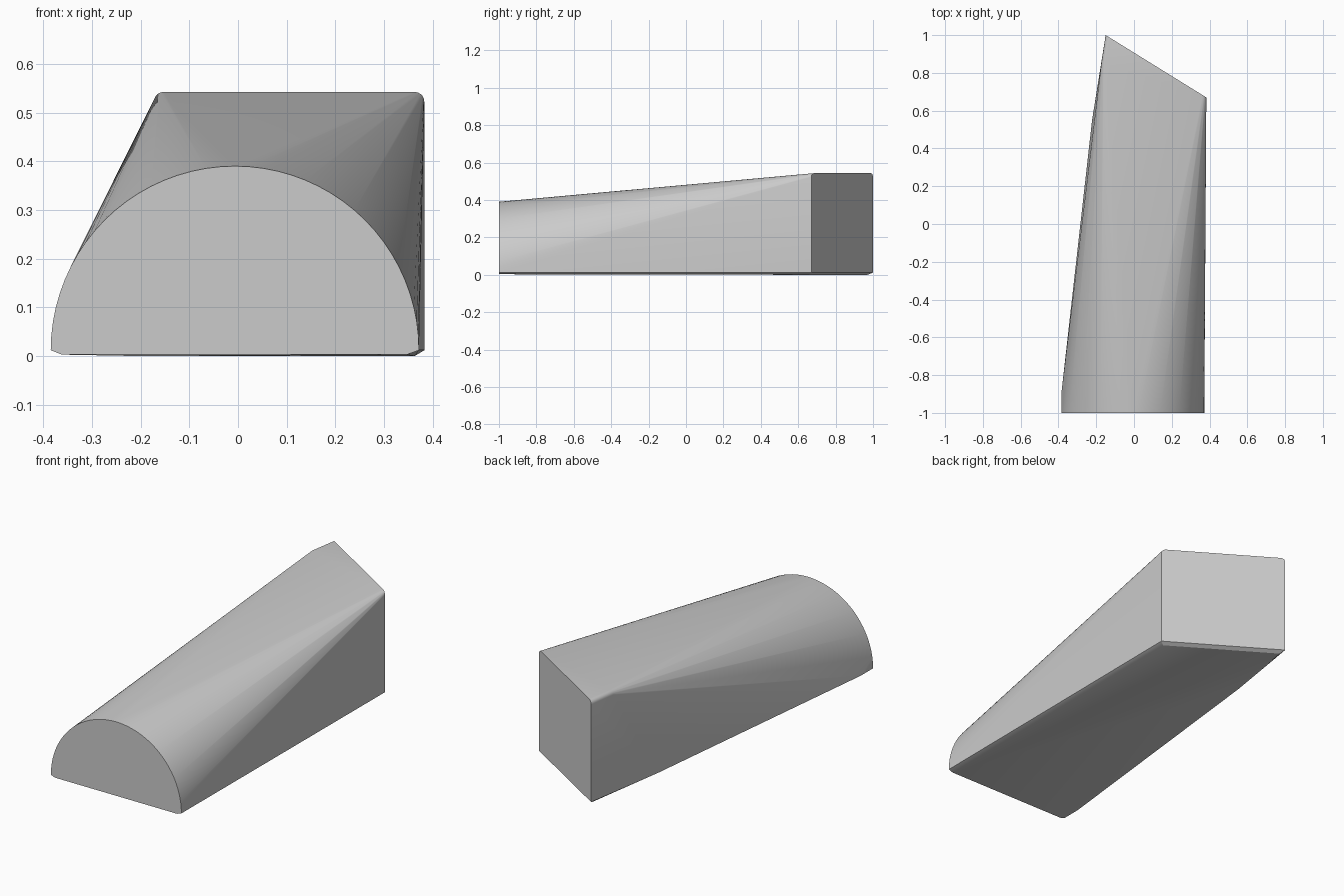
import bpy, bmesh
from math import pi, sin, cos, radians

cube = bpy.data.objects.get("Cube")
if cube:
    bpy.data.objects.remove(cube, do_unlink=True)

HEIGHT = 0.543      # flat top at the back
LIP = 0.012         # height of the bottom chamfer
ROUND = 0.02        # radius of the upper edges


def back_y(x):
    """Depth of the slanted back face at a given x."""
    return 0.67 + 0.619 * (0.383 - x)


def rounded_corner(x, side, y_at, steps=5):
    """Quarter round from the side wall up to the flat top."""
    pts = []
    for i in range(steps + 1):
        a = pi / 2 * i / steps
        px = x - side * ROUND * (1 - cos(a))
        pts.append((px, y_at(px), HEIGHT - ROUND * (1 - sin(a))))
    return pts


# Half-round front end
points = []
for i in range(41):
    a = pi * i / 40
    points.append((-0.0065 + 0.3785 * cos(a), -1, LIP + 0.3785 * sin(a)))

# Slanted back end and the bend in the left wall
points += rounded_corner(0.383, 1, back_y)
points += rounded_corner(-0.15, -1, back_y)
points += rounded_corner(-0.173, -1, lambda x: 0.85)

# Lower rim, then the inset flat underside
rim = [(-0.385, -0.9), (-0.222, 0.55), (-0.15, 1), (0.383, 0.67)]
points += [(x, y, LIP) for x, y in rim]
points += [(-0.362, -1, 0.003), (0.347, -1, 0.003)]
base = [(-0.2, 0.55), (-0.14, 0.971), (0.363, 0.659)]
points += [(x, y, 0) for x, y in base]

# Stretch one skin over both ends
bm = bmesh.new()
for p in points:
    bm.verts.new(p)
bmesh.ops.remove_doubles(bm, verts=bm.verts[:], dist=0.0005)
hull = bmesh.ops.convex_hull(bm, input=bm.verts[:])
unused = {g for g in hull["geom_interior"] + hull["geom_unused"]
          if isinstance(g, bmesh.types.BMVert)}
bmesh.ops.delete(bm, geom=list(unused), context="VERTS")
bmesh.ops.dissolve_limit(bm, angle_limit=radians(0.3),
                         verts=bm.verts[:], edges=bm.edges[:])
bmesh.ops.recalc_face_normals(bm, faces=bm.faces[:])
mesh = bpy.data.meshes.new("tapered_body")
bm.to_mesh(mesh)
bm.free()

body = bpy.data.objects.new("tapered_body", mesh)
bpy.context.collection.objects.link(body)

# Plain grey finish
grey = bpy.data.materials.new("light_grey")
grey.use_nodes = True
colour = (0.6, 0.6, 0.6, 1)
grey.diffuse_color = colour
grey.node_tree.nodes["Principled BSDF"].inputs["Base Color"].default_value = colour
mesh.materials.append(grey)

# Smooth the curved skin, keep the end edges crisp
bpy.ops.object.select_all(action="DESELECT")
body.select_set(True)
bpy.context.view_layer.objects.active = body
bpy.ops.object.shade_smooth_by_angle(angle=radians(25))
